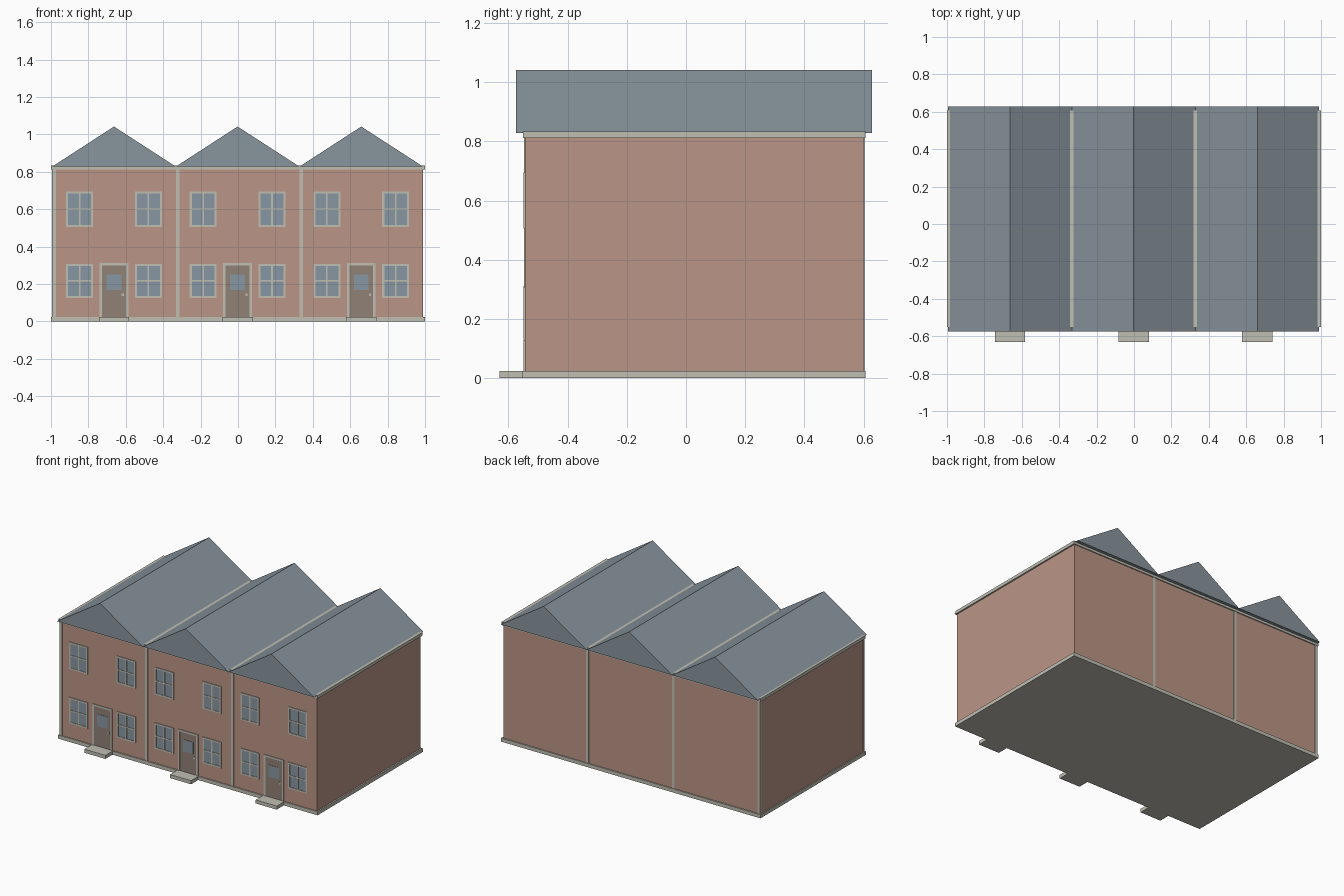
import bpy
import bmesh

cube = bpy.data.objects.get("Cube")
if cube:
    bpy.data.objects.remove(cube, do_unlink=True)


def material(name, rgb):
    m = bpy.data.materials.new(name)
    m.use_nodes = True
    m.diffuse_color = (*rgb, 1)
    m.node_tree.nodes["Principled BSDF"].inputs["Base Color"].default_value = (*rgb, 1)
    return m


BRICK = material("brick", (0.50, 0.30, 0.24))
SLATE = material("slate", (0.25, 0.30, 0.34))
STONE = material("pale_stone", (0.53, 0.52, 0.45))
DOOR = material("door_brown", (0.28, 0.22, 0.18))
GLASS = material("window_glass", (0.25, 0.31, 0.36))


def finish(bm, name, mat):
    bmesh.ops.recalc_face_normals(bm, faces=bm.faces)
    mesh = bpy.data.meshes.new(name)
    bm.to_mesh(mesh)
    bm.free()
    mesh.materials.append(mat)
    obj = bpy.data.objects.new(name, mesh)
    bpy.context.collection.objects.link(obj)
    return obj


def boxes(name, mat, *bounds):
    """One object made of boxes, each given as (x0, x1, y0, y1, z0, z1)."""
    bm = bmesh.new()
    for x0, x1, y0, y1, z0, z1 in bounds:
        for v in bmesh.ops.create_cube(bm, size=1)["verts"]:
            v.co = (x1 if v.co.x > 0 else x0,
                    y1 if v.co.y > 0 else y0,
                    z1 if v.co.z > 0 else z0)
    return finish(bm, name, mat)


def gable_roof(name, cx, half, y0, y1, z0, z1):
    bm = bmesh.new()
    section = [bm.verts.new(p) for p in
               ((cx - half, y0, z0), (cx + half, y0, z0), (cx, y0, z1))]
    face = bm.faces.new(section)
    moved = bmesh.ops.extrude_face_region(bm, geom=[face])["geom"]
    # the starting face stays as the front gable
    for v in moved:
        if isinstance(v, bmesh.types.BMVert):
            v.co.y = y1
    if not face.is_valid:
        bm.faces.new(section)
    bmesh.ops.holes_fill(bm, edges=bm.edges)
    return finish(bm, name, SLATE)


FRONT, BACK = -0.544, 0.599      # brick wall planes
FACE = FRONT - 0.005             # front of window and door frames
PITCH = 0.661                    # width of one house
BASE, EAVES = 0.025, 0.812


def window(name, cx, cz, w, h, t=0.011):
    x0, x1, z0, z1 = cx - w / 2, cx + w / 2, cz - h / 2, cz + h / 2
    y = (FACE, FRONT + 0.01)
    b = t * 0.4
    boxes(name + "_frame", STONE,
          (x0, x0 + t, *y, z0, z1), (x1 - t, x1, *y, z0, z1),
          (x0 + t, x1 - t, *y, z0, z0 + t), (x0 + t, x1 - t, *y, z1 - t, z1),
          (cx - b, cx + b, *y, z0 + t, z1 - t),
          (x0 + t, cx - b, *y, cz - b, cz + b), (cx + b, x1 - t, *y, cz - b, cz + b))
    boxes(name + "_glass", GLASS,
          (x0 + t / 2, x1 - t / 2, FRONT - 0.002, FRONT + 0.005, z0 + t / 2, z1 - t / 2))


def front_door(name, cx):
    w, t, top = 0.077, 0.013, 0.312
    y = (FACE, FRONT + 0.01)
    boxes(name + "_frame", STONE,
          (cx - w, cx - w + t, *y, BASE, top), (cx + w - t, cx + w, *y, BASE, top),
          (cx - w + t, cx + w - t, *y, top - t, top))
    boxes(name + "_panel", DOOR,
          (cx - w + t, cx + w - t, FRONT - 0.002, FRONT + 0.01, BASE, top - t))
    boxes(name + "_glass", GLASS,
          (cx - 0.04, cx + 0.04, FRONT - 0.004, FRONT, 0.167, 0.25))
    boxes(name + "_knob", STONE,
          (cx + 0.041, cx + 0.053, FACE, FRONT, 0.136, 0.15))
    boxes(name + "_step", STONE, (cx - 0.081, cx + 0.081, -0.63, -0.54, 0, BASE))


# Shared shell of the terrace
boxes("base_plinth", STONE, (-1, 1, -0.552, 0.607, 0, BASE))
boxes("brick_walls", BRICK, (-0.993, 0.99, FRONT, BACK, BASE, EAVES + 0.01))
boxes("eaves_cornice", STONE, (-1, 1, -0.55, 0.606, EAVES, 0.834))

# Three repeated houses
for side, i in (("left_bay", -1), ("middle_bay", 0), ("right_bay", 1)):
    cx = i * PITCH - 0.002
    gable_roof(side + "_roof", cx, PITCH / 2, -0.574, 0.628, 0.828, 1.042)
    # pale joint strips on the front and back walls
    x0 = cx - PITCH / 2
    boxes(side + "_joint_strips", STONE,
          (x0, x0 + 0.02, FRONT - 0.004, FRONT + 0.01, BASE, EAVES),
          (x0, x0 + 0.02, BACK - 0.01, BACK + 0.004, BASE, EAVES))
    front_door(side + "_door", cx)
    for level, cz, h in (("lower", 0.217, 0.182), ("upper", 0.6, 0.19)):
        for s in (-1, 1):
            pos = "west" if s < 0 else "east"
            window(f"{side}_{level}_{pos}_window", cx + s * 0.184, cz, 0.144, h)
